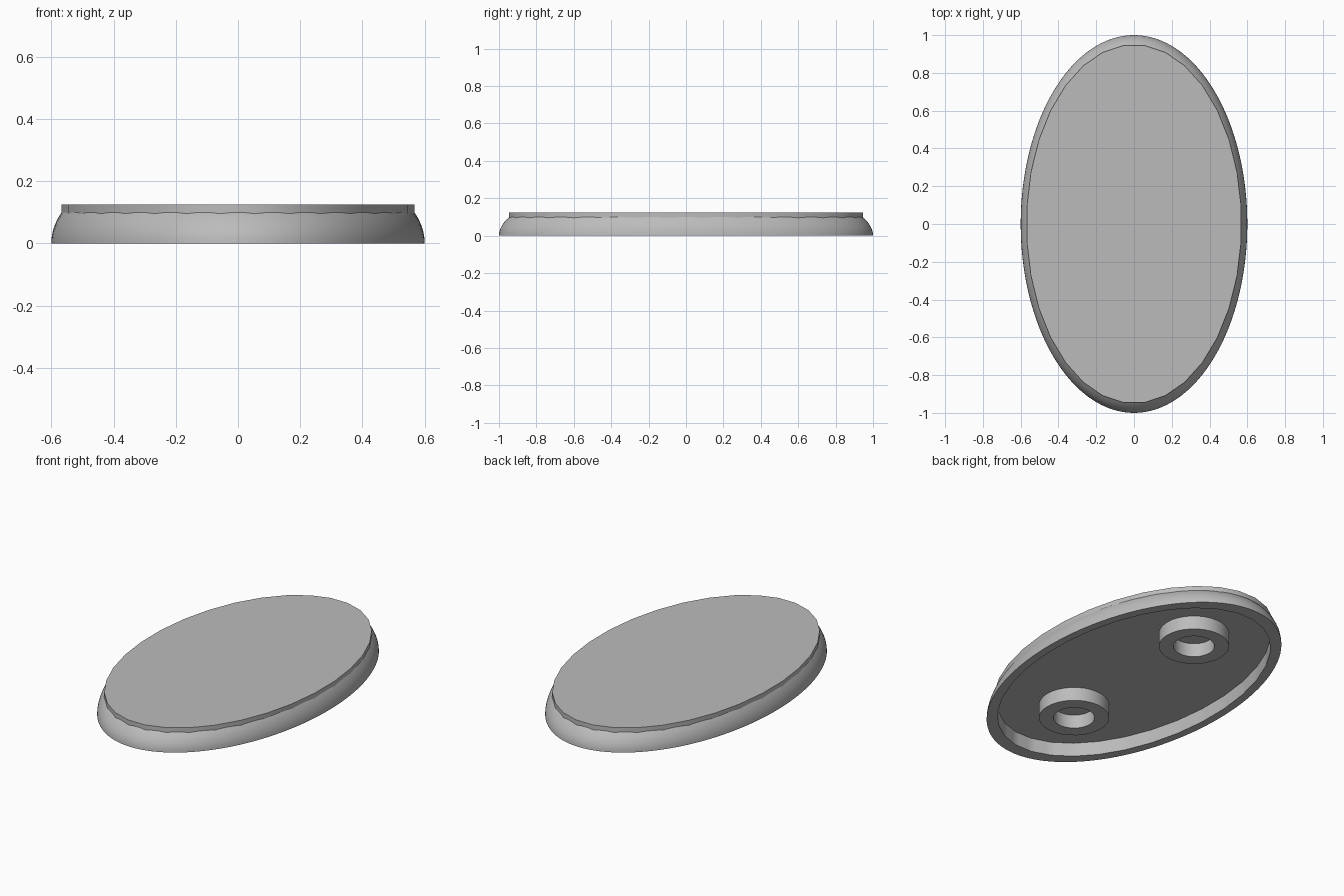
import bpy, bmesh, math

if "Cube" in bpy.data.objects:
    bpy.data.objects.remove(bpy.data.objects["Cube"])

RX, RY = 0.6, 1.0        # half width and half length of the oval
DOME = 0.306             # vertical radius of the rounded side
FACETS = 32
FLOOR = 0.08             # ceiling height of the hollow underside

grey = bpy.data.materials.new("plain_grey")
grey.use_nodes = True
colour = (0.5, 0.5, 0.5, 1)
grey.diffuse_color = colour
grey.node_tree.nodes["Principled BSDF"].inputs["Base Color"].default_value = colour


def facet_radius(angle):
    """Radius of a unit polygon whose flats face the axes."""
    step = 2 * math.pi / FACETS
    offset = (angle + step / 2) % step - step / 2
    return math.cos(step / 2) / math.cos(offset)


def loft(name, rings, segments, centre_y=0, closed=False, turn=0.0):
    """Join oval rings (rx, ry, z, faceted) into one solid."""
    bm = bmesh.new()
    loops = []
    for rx, ry, z, faceted in rings:
        loop = []
        for i in range(segments):
            a = 2 * math.pi * (i + turn) / segments
            k = facet_radius(a) if faceted else 1
            loop.append(bm.verts.new((rx * k * math.cos(a),
                                      centre_y + ry * k * math.sin(a), z)))
        loops.append(loop)
    pairs = list(zip(loops, loops[1:]))
    if closed:
        pairs.append((loops[-1], loops[0]))
    else:
        bm.faces.new(loops[0])
        bm.faces.new(loops[-1])
    for low, high in pairs:
        for i in range(segments):
            j = (i + 1) % segments
            bm.faces.new((low[i], low[j], high[j], high[i]))
    bmesh.ops.recalc_face_normals(bm, faces=bm.faces)
    mesh = bpy.data.meshes.new(name)
    bm.to_mesh(mesh)
    bm.free()
    mesh.materials.append(grey)
    obj = bpy.data.objects.new(name, mesh)
    bpy.context.collection.objects.link(obj)
    bpy.ops.object.select_all(action='DESELECT')
    obj.select_set(True)
    bpy.context.view_layer.objects.active = obj
    bpy.ops.object.shade_smooth_by_angle(angle=math.radians(30))
    return obj


# Hollow rounded body: ceiling, inner wall, rim, then the domed outside
inner = 0.927
rings = [(RX * inner, RY * inner, FLOOR, True), (RX * inner, RY * inner, 0, True)]
for n in range(9):
    z = 0.112 * n / 8
    s = math.sqrt(1 - (z / DOME) ** 2)
    rings.append((RX * s, RY * s, z, False))
loft("rounded_body", rings, 128)

# Raised flat top with faceted edge
top = 0.95
loft("top_plate", [(RX * top, RY * top, z, False) for z in (0.09, 0.125)],
     FACETS, turn=0.5)

# Two ring sockets under the base
outer_r, hole_r = 0.188, 0.11
for label, y in (("front", -0.5), ("back", 0.5)):
    section = [(outer_r, 0), (outer_r, FLOOR + 0.005),
               (hole_r, FLOOR + 0.005), (hole_r, 0)]
    loft(label + "_socket", [(r, r, z, False) for r, z in section],
         FACETS, centre_y=y, closed=True)
